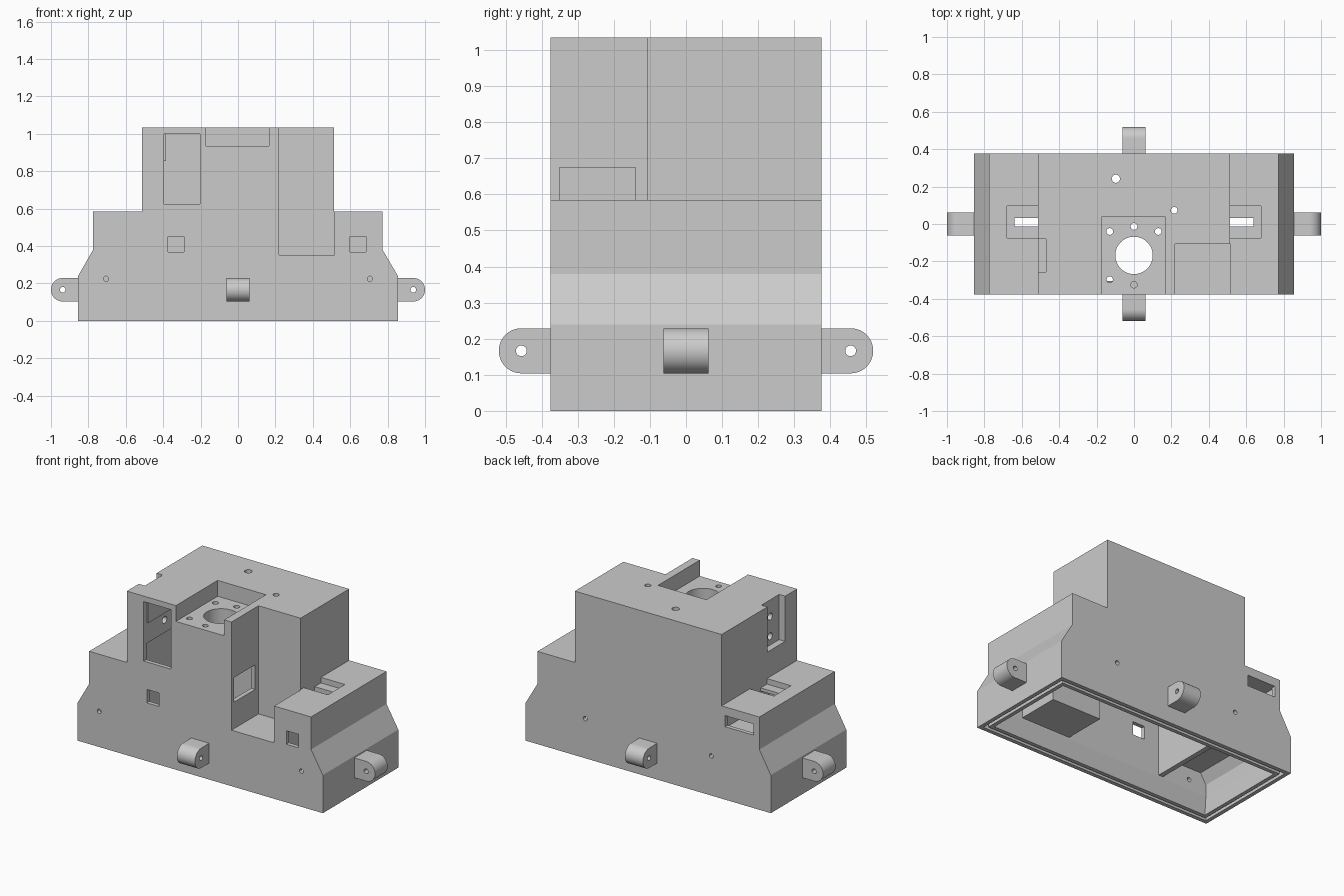
import bpy, bmesh, math

if "Cube" in bpy.data.objects:
    bpy.data.objects.remove(bpy.data.objects["Cube"])

grey = bpy.data.materials.new("plain grey")
grey.diffuse_color = (0.6, 0.6, 0.6, 1)
grey.use_nodes = True
grey.node_tree.nodes["Principled BSDF"].inputs["Base Color"].default_value = grey.diffuse_color


def prism(name, pts, axis, lo, hi):
    """Extrude a 2D outline along an axis from lo to hi."""
    place = {"x": lambda u, v, w: (w, u, v),
             "y": lambda u, v, w: (u, w, v),
             "z": lambda u, v, w: (u, v, w)}[axis]
    bm = bmesh.new()
    a = [bm.verts.new(place(u, v, lo)) for u, v in pts]
    b = [bm.verts.new(place(u, v, hi)) for u, v in pts]
    bm.faces.new(a)
    bm.faces.new(b)
    n = len(pts)
    for i in range(n):
        j = (i + 1) % n
        bm.faces.new((a[i], a[j], b[j], b[i]))
    bmesh.ops.recalc_face_normals(bm, faces=bm.faces)
    me = bpy.data.meshes.new(name)
    bm.to_mesh(me)
    bm.free()
    ob = bpy.data.objects.new(name, me)
    bpy.context.collection.objects.link(ob)
    return ob


def box(x0, x1, y0, y1, z0, z1, name="cutter"):
    return prism(name, [(x0, y0), (x1, y0), (x1, y1), (x0, y1)], "z", z0, z1)


def rod(axis, u, v, r, lo, hi, n=32):
    pts = [(u + r * math.cos(2 * math.pi * i / n),
            v + r * math.sin(2 * math.pi * i / n)) for i in range(n)]
    return prism("cutter", pts, axis, lo, hi)


def cut(target, tool):
    """Subtract the tool from the target and remove it."""
    bpy.context.view_layer.objects.active = target
    m = target.modifiers.new("cut", "BOOLEAN")
    m.operation, m.solver, m.object = "DIFFERENCE", "EXACT", tool
    bpy.ops.object.modifier_apply(modifier=m.name)
    bpy.data.objects.remove(tool, do_unlink=True)


# Stepped housing
housing = prism("housing", [
    (-0.855, 0), (0.855, 0), (0.855, 0.24), (0.773, 0.38), (0.773, 0.585),
    (0.512, 0.585), (0.512, 1.035), (-0.512, 1.035), (-0.512, 0.585),
    (-0.775, 0.585), (-0.775, 0.38), (-0.855, 0.24)], "y", -0.376, 0.376)

# Thin-walled hollow, leaving solid the notch, top pocket, side recess and partition
cavity = prism("cavity", [
    (-0.83, 0.155), (0.83, 0.155), (0.83, 0.235), (0.745, 0.38), (0.745, 0.5),
    (0.48, 0.5), (0.48, 1.0), (-0.48, 1.0), (-0.48, 0.3),
    (-0.79, 0.3), (-0.83, 0.235)], "y", -0.35, 0.35)
cut(cavity, box(0.19, 0.54, -0.4, -0.075, 0.17, 1.1))
cut(cavity, box(-0.20, 0.195, -0.4, 0.07, 0.84, 1.1))
cut(cavity, box(-0.6, -0.395, -0.4, -0.05, 0.725, 1.1))
cut(cavity, box(-0.4, -0.385, -0.4, -0.05, 0.855, 1.1))
cut(cavity, box(-0.51, -0.478, -0.4, 0.4, 0.17, 1.1))
cut(housing, cavity)

# Bottom opening, flaring up to the thin walls
mouth = box(-0.774, 0.774, -0.294, 0.294, -0.04, 0.16)
for v in mouth.data.vertices:
    if v.co.z > 0.1:
        v.co.x = math.copysign(0.83, v.co.x)
        v.co.y = math.copysign(0.35, v.co.y)
cut(housing, mouth)

# Seal groove in the bottom rim
groove = box(-0.83, 0.83, -0.35, 0.35, -0.05, 0.03)
cut(groove, box(-0.81, 0.81, -0.33, 0.33, -0.1, 0.1))
cut(housing, groove)

# Deep front notch with a window into the housing
cut(housing, box(0.218, 0.515, -0.45, -0.107, 0.353, 1.1))
cut(housing, box(0.15, 0.23, -0.35, -0.14, 0.52, 0.675))

# Top pocket with its large bore and screw holes
cut(housing, box(-0.17, 0.167, -0.45, 0.04, 0.935, 1.1))
cut(housing, rod("z", 0, -0.168, 0.10, 0.75, 1.0, 48))
for x, y, r in [(0, -0.013, 0.018), (-0.13, -0.04, 0.018), (0.13, -0.04, 0.018),
                (-0.13, -0.297, 0.017), (-0.097, 0.242, 0.022), (0.215, 0.073, 0.018)]:
    cut(housing, rod("z", x, y, r, 0.75, 1.1, 20))
cut(housing, rod("z", 0, -0.325, 0.017, 0.87, 1.0, 20))

# Tall front window and the side recess with two holes
cut(housing, box(-0.395, -0.203, -0.45, -0.345, 0.625, 1.0))
cut(housing, box(-0.6, -0.47, -0.257, -0.08, 0.75, 1.1))
for z in (0.805, 0.93):
    cut(housing, rod("x", -0.167, z, 0.022, -0.5, -0.36, 20))

# Small square front windows
for x in (-0.373, 0.6):
    cut(housing, box(x, x + 0.085, -0.45, -0.3, 0.367, 0.452))

# Compartment under the left shelf with a slot out of the back
cut(housing, box(-0.745, -0.515, -0.1, 0.35, 0.435, 0.53))
cut(housing, box(-0.735, -0.535, 0.3, 0.45, 0.46, 0.53))

for s in (-1, 1):
    # Shelf pocket and through slot
    xs = sorted((s * 0.512, s * 0.68))
    cut(housing, box(xs[0], xs[1], -0.075, 0.095, 0.55, 0.7))
    xs = sorted((s * 0.512, s * 0.64))
    cut(housing, box(xs[0], xs[1], -0.013, 0.033, 0.25, 0.65))
    # Front and back screw holes
    cut(housing, rod("y", s * 0.705, 0.225, 0.014, -0.45, -0.25, 20))
    cut(housing, rod("y", s * 0.44, 0.25, 0.014, 0.25, 0.45, 20))


# Rounded mounting lugs on all four sides
def lug(name, axis, s, base, centre):
    r, z, n = 0.0625, 0.1665, 24
    pts = [(s * base, z - r)]
    for i in range(n + 1):
        a = -math.pi / 2 + math.pi * i / n
        pts.append((s * (centre + r * math.cos(a)), z + r * math.sin(a)))
    pts.append((s * base, z + r))
    ob = prism(name, pts, axis, -0.0625, 0.0625)
    cut(ob, rod(axis, s * centre, z, 0.015, -0.1, 0.1, 20))


lug("left_lug", "y", -1, 0.85, 0.9375)
lug("right_lug", "y", 1, 0.85, 0.9375)
lug("front_lug", "x", -1, 0.37, 0.4565)
lug("back_lug", "x", 1, 0.37, 0.4565)

# Finish: one colour, smooth bores and lug ends
for ob in list(bpy.context.scene.objects):
    ob.data.materials.clear()
    ob.data.materials.append(grey)
    for p in ob.data.polygons:
        p.material_index = 0
    bpy.ops.object.select_all(action="DESELECT")
    ob.select_set(True)
    bpy.context.view_layer.objects.active = ob
    bpy.ops.object.shade_smooth_by_angle(angle=math.radians(25))
